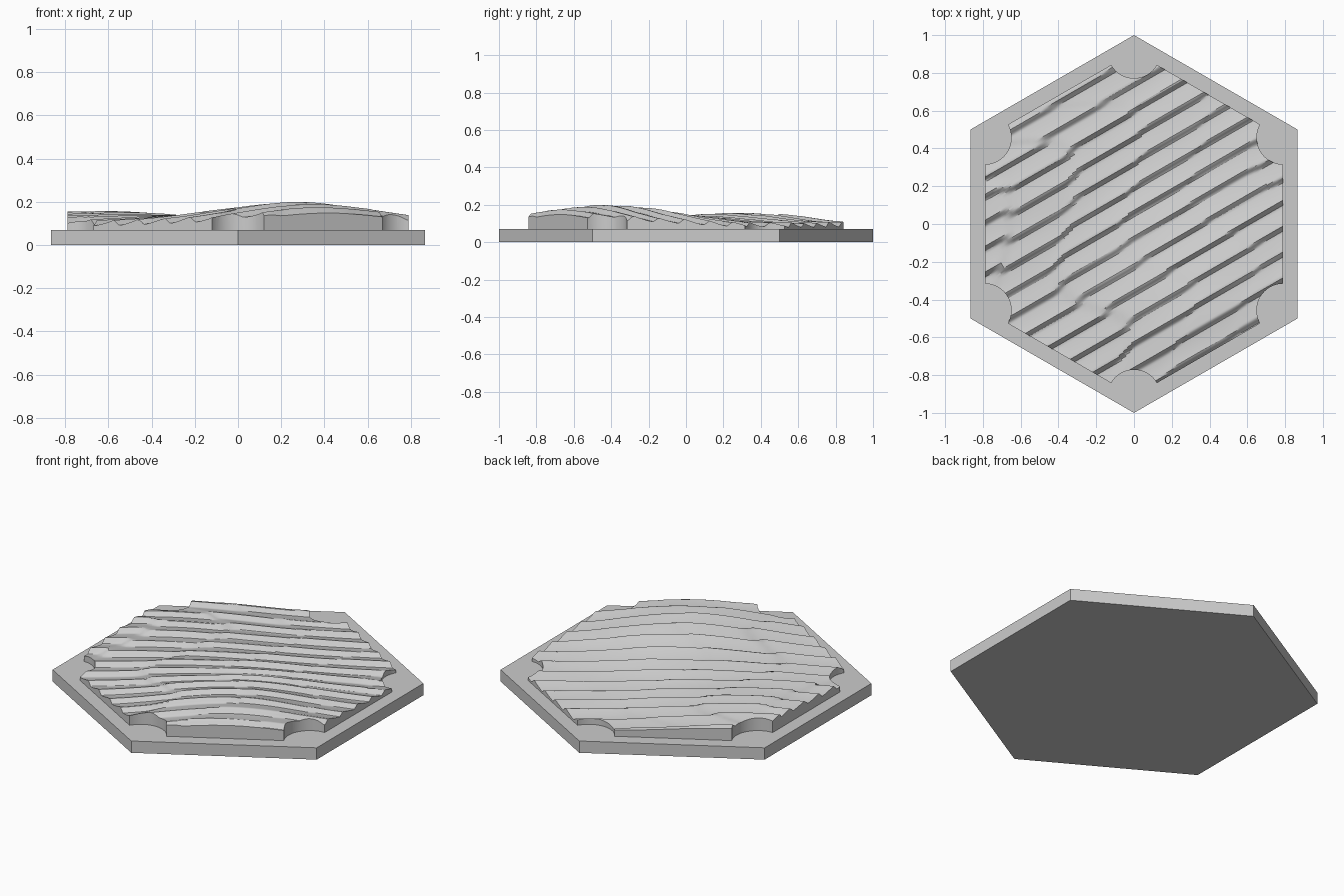
import bpy, bmesh, math, random
from mathutils import Matrix, Vector, noise

random.seed(4)
if "Cube" in bpy.data.objects:
    bpy.data.objects.remove(bpy.data.objects["Cube"])

BASE_TOP = 0.07
INNER = 0.912      # corner radius of the raised hexagon
NOTCH = 0.14       # radius of the corner cut-outs
PITCH = 0.118      # distance between ridges
TILT = math.radians(30)

grey = bpy.data.materials.new("stone grey")
grey.diffuse_color = (0.6, 0.6, 0.6, 1)
grey.use_nodes = True
grey.node_tree.nodes["Principled BSDF"].inputs["Base Color"].default_value = (0.6, 0.6, 0.6, 1)


def make_object(name, bm):
    bmesh.ops.recalc_face_normals(bm, faces=bm.faces)
    mesh = bpy.data.meshes.new(name)
    bm.to_mesh(mesh)
    bm.free()
    mesh.materials.append(grey)
    ob = bpy.data.objects.new(name, mesh)
    bpy.context.collection.objects.link(ob)
    return ob


def prism(name, outline, bottom, top):
    bm = bmesh.new()
    face = bm.faces.new([bm.verts.new((x, y, bottom)) for x, y in outline])
    side = bmesh.ops.extrude_face_region(bm, geom=[face])["geom"]
    for v in side:
        if isinstance(v, bmesh.types.BMVert):
            v.co.z = top
    return make_object(name, bm)


# Surface of the terrain: u runs along the ridges, v across them
jogs = [random.uniform(-0.055, 0.055) for _ in range(40)]


def swell(u, v, cu, cv, su, sv):
    return math.exp(-((u - cu) / su) ** 2 / 2 - ((v - cv) / sv) ** 2 / 2)


def height(u, v):
    # broad swells
    z = 0.078 + 0.095 * swell(u, v, 0.03, -0.52, 0.38, 0.33)
    z += 0.055 * swell(u, v, -0.42, 0.6, 0.42, 0.42)
    # ridges slip sideways at irregular faults
    w = 12 + u / 0.4 + 1.6 * noise.noise(Vector((v * 2.2, 0.4, 0.7)))
    cell = math.floor(w)
    f = max(0, (w - cell - 0.8) / 0.2)
    f = f * f * (3 - 2 * f)
    slip = jogs[cell] * (1 - f) + jogs[cell + 1] * f
    # steep front, long sloping back
    t = ((v + slip) / PITCH) % 1
    saw = t / 0.22 if t < 0.22 else ((1 - t) / 0.78) ** 1.25
    return z + saw * (0.025 + 0.008 * noise.noise(Vector((u * 2, v * 5, 3))))


# Hexagonal base
corners = [math.radians(90 + 60 * i) for i in range(6)]
base = prism("hexagonal_base", [(math.cos(a), math.sin(a)) for a in corners], 0, BASE_TOP)

# Hexagon outline with a round notch at every corner
outline = []
for a in corners:
    for i in range(17):
        b = a + math.pi + math.radians(60 - 120 * i / 16)
        outline.append((INNER * math.cos(a) + NOTCH * math.cos(b),
                        INNER * math.sin(a) + NOTCH * math.sin(b)))
cutter = prism("terrain_cutter", outline, BASE_TOP - 0.01, 0.4)
cutter.hide_render = True

# Ridged terrain block
bm = bmesh.new()
bmesh.ops.create_grid(bm, x_segments=64, y_segments=240, size=0.95)
top = list(bm.verts)
low = bmesh.ops.extrude_face_region(bm, geom=bm.faces[:])["geom"]
for v in low:
    if isinstance(v, bmesh.types.BMVert):
        v.co.z = -0.1
for v in top:
    v.co.z = height(v.co.x, v.co.y)
bmesh.ops.rotate(bm, verts=bm.verts, cent=(0, 0, 0), matrix=Matrix.Rotation(TILT, 3, "Z"))
terrain = make_object("ridged_terrain", bm)

cut = terrain.modifiers.new("trim", "BOOLEAN")
cut.operation = "INTERSECT"
cut.solver = "EXACT"
cut.object = cutter
bpy.ops.object.select_all(action="DESELECT")
terrain.select_set(True)
bpy.context.view_layer.objects.active = terrain
bpy.ops.object.modifier_apply(modifier="trim")
bpy.data.objects.remove(cutter)
bpy.ops.object.shade_smooth_by_angle(angle=math.radians(30))
